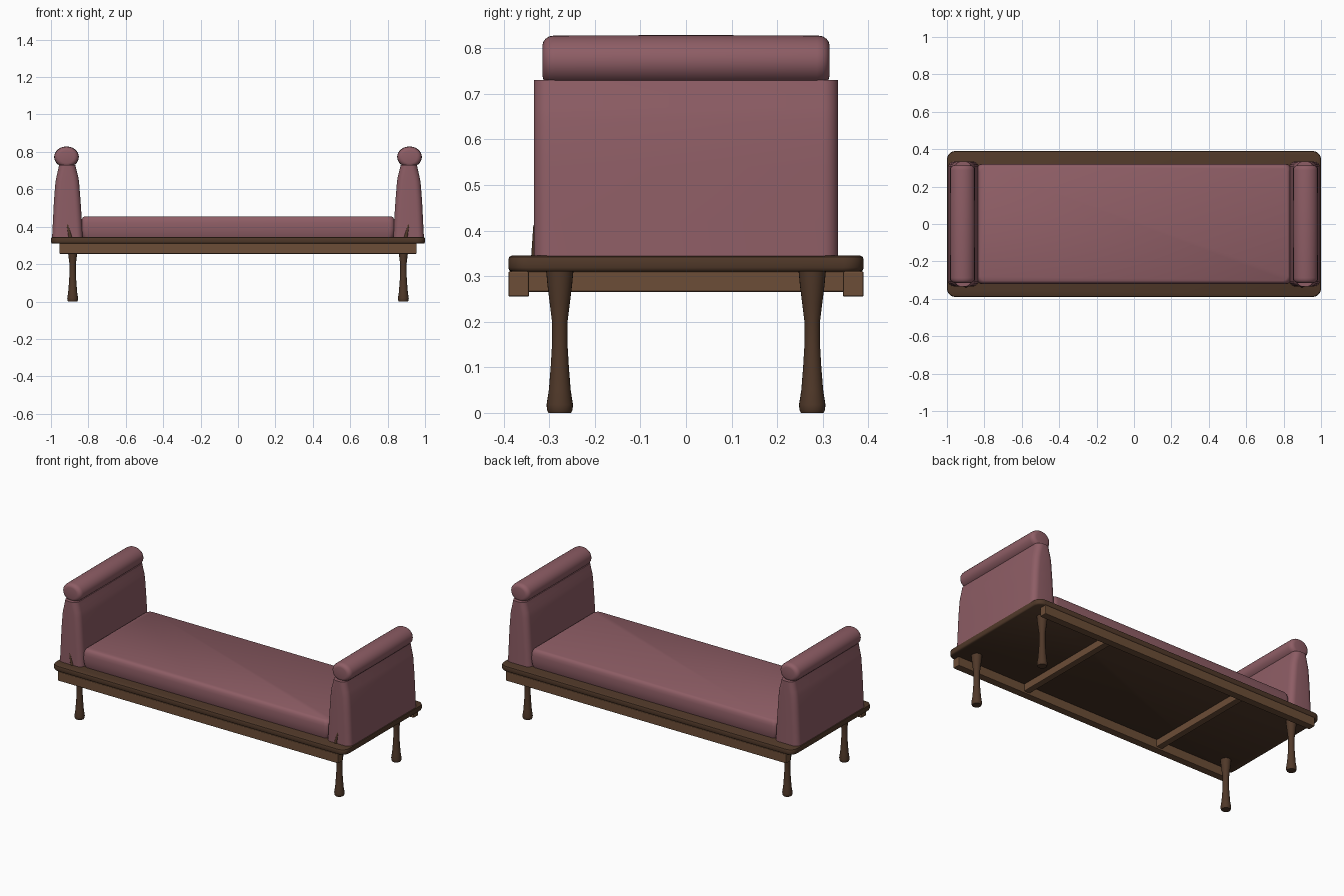
import bpy, bmesh, math
from mathutils import Vector

if "Cube" in bpy.data.objects:
    bpy.data.objects.remove(bpy.data.objects["Cube"])


def material(name, rgb):
    m = bpy.data.materials.new(name)
    m.diffuse_color = (*rgb, 1)
    m.use_nodes = True
    m.node_tree.nodes["Principled BSDF"].inputs["Base Color"].default_value = m.diffuse_color
    return m


FABRIC = material("rose_fabric", (0.27, 0.11, 0.13))
DARK = material("dark_wood", (0.08, 0.04, 0.022))
LIGHT = material("light_wood", (0.15, 0.075, 0.038))


def rounded_rect(x0, x1, y0, y1, r, n=6):
    pts = []
    for cx, cy, start in ((x1 - r, y1 - r, 0), (x0 + r, y1 - r, 90),
                          (x0 + r, y0 + r, 180), (x1 - r, y0 + r, 270)):
        for i in range(n + 1):
            a = math.radians(start + 90 * i / n)
            pts.append((cx + r * math.cos(a), cy + r * math.sin(a)))
    return pts


def loft(name, rings, mat, angle=40):
    """Skin a stack of equal-length closed rings and cap both ends."""
    bm = bmesh.new()
    vs = [[bm.verts.new(p) for p in ring] for ring in rings]
    n = len(vs[0])
    for a, b in zip(vs, vs[1:]):
        for i in range(n):
            j = (i + 1) % n
            bm.faces.new((a[i], a[j], b[j], b[i]))
    bm.faces.new(vs[0][::-1])
    bm.faces.new(vs[-1])
    bmesh.ops.recalc_face_normals(bm, faces=bm.faces)
    me = bpy.data.meshes.new(name)
    bm.to_mesh(me)
    bm.free()
    ob = bpy.data.objects.new(name, me)
    bpy.context.collection.objects.link(ob)
    me.materials.append(mat)
    bpy.ops.object.select_all(action='DESELECT')
    ob.select_set(True)
    bpy.context.view_layer.objects.active = ob
    bpy.ops.object.shade_smooth_by_angle(angle=math.radians(angle))
    return ob


def slab(name, hx, hy, steps, corner, mat):
    """Rounded slab: steps are (height, inset) pairs."""
    rings = [[(x, y, z) for x, y in rounded_rect(-hx + d, hx - d, -hy + d, hy - d, corner)]
             for z, d in steps]
    return loft(name, rings, mat)


def box(name, centre, size, mat, bevel=0.004):
    bpy.ops.mesh.primitive_cube_add(size=1, location=centre)
    ob = bpy.context.object
    ob.name = name
    ob.scale = size
    bpy.ops.object.transform_apply(location=False, rotation=False, scale=True)
    ob.data.materials.append(mat)
    mod = ob.modifiers.new("edge", 'BEVEL')
    mod.width, mod.segments = bevel, 2
    return ob


# Deck and cushion
slab("deck", 1.0, 0.39, [(0.31, 0.006), (0.313, 0.002), (0.319, 0), (0.336, 0),
                         (0.342, 0.002), (0.345, 0.007)], 0.045, DARK)
slab("seat_cushion", 0.84, 0.322, [(0.343, 0.008), (0.36, 0.003), (0.39, 0), (0.42, 0.001),
                                   (0.438, 0.004), (0.449, 0.010), (0.455, 0.018)], 0.03, FABRIC)

# Under-frame
for s, side in ((-1, "front"), (1, "back")):
    box(side + "_rail", (0, s * 0.367, 0.283), (1.91, 0.046, 0.056), LIGHT)
for s, side in ((-1, "left"), (1, "right")):
    box(side + "_cross_rail", (s * 0.47, 0, 0.288), (0.04, 0.70, 0.045), LIGHT)

# Turned legs
LEG = [(0, 0.025), (0.006, 0.028), (0.018, 0.029), (0.05, 0.024), (0.10, 0.020),
       (0.15, 0.017), (0.20, 0.017), (0.24, 0.022), (0.28, 0.027), (0.312, 0.030)]
for sx, xn in ((-1, "left"), (1, "right")):
    for sy, yn in ((-1, "front"), (1, "back")):
        rings = [[(sx * 0.884 + r * math.cos(i * math.tau / 24),
                   sy * 0.277 + r * math.sin(i * math.tau / 24), z) for i in range(24)]
                 for z, r in LEG]
        loft(f"{yn}_{xn}_leg", rings, DARK)

# Tapered arms, top rolls and small wooden pegs
ARM = [(0.343, 0.830, 0.994), (0.42, 0.834, 0.990), (0.54, 0.842, 0.984), (0.64, 0.850, 0.976),
       (0.67, 0.855, 0.970), (0.70, 0.863, 0.963), (0.73, 0.870, 0.957), (0.76, 0.875, 0.952)]
ROLL = [(-0.315, 0.60), (-0.313, 0.74), (-0.308, 0.86), (-0.300, 0.95), (-0.288, 0.985),
        (0, 1.0), (0.288, 0.985), (0.300, 0.95), (0.308, 0.86), (0.313, 0.74), (0.315, 0.60)]
for s, side in ((-1, "left"), (1, "right")):
    rings = [[(s * x, y, z) for x, y in rounded_rect(a, b, -0.334, 0.334, 0.034)]
             for z, a, b in ARM[:-1]]
    loft(side + "_arm", rings, FABRIC)
    rings = [[(s * 0.917 + k * 0.066 * math.cos(i * math.tau / 32), y,
               0.773 + k * 0.056 * math.sin(i * math.tau / 32)) for i in range(32)]
             for y, k in ROLL]
    loft(side + "_arm_roll", rings, FABRIC, 50)
    peg = []
    for x, z, r in ((0.896, 0.34, 0.011), (0.912, 0.412, 0.006)):
        peg.append([(s * x + r * math.cos(i * math.tau / 12),
                     -0.329 + r * math.sin(i * math.tau / 12), z) for i in range(12)])
    loft(side + "_arm_peg", peg, DARK)
